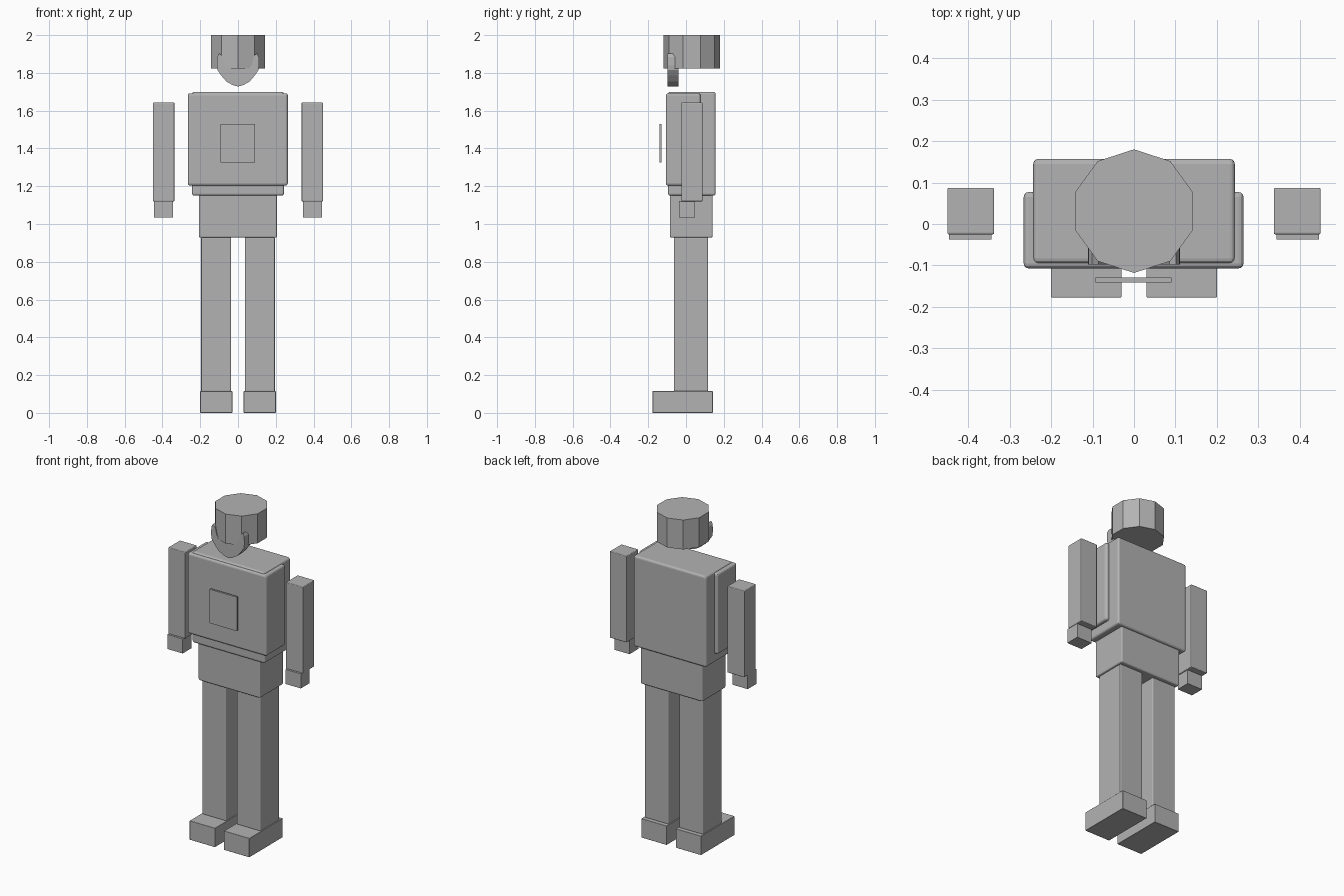
import bpy, bmesh, math
from mathutils import Vector

cube = bpy.data.objects.get("Cube")
if cube:
    bpy.data.objects.remove(cube, do_unlink=True)

grey = bpy.data.materials.new("plain grey")
grey.use_nodes = True
tone = (0.45, 0.45, 0.45, 1)
grey.diffuse_color = tone
grey.node_tree.nodes["Principled BSDF"].inputs["Base Color"].default_value = tone


def finish(name, bm, bevel=0):
    """Turn a bmesh into a grey object with optional rounded edges."""
    bmesh.ops.recalc_face_normals(bm, faces=bm.faces)
    mesh = bpy.data.meshes.new(name)
    bm.to_mesh(mesh)
    bm.free()
    mesh.materials.append(grey)
    ob = bpy.data.objects.new(name, mesh)
    bpy.context.collection.objects.link(ob)
    if bevel:
        mod = ob.modifiers.new("soft edges", "BEVEL")
        mod.width = bevel
        mod.segments = 3
    return ob


def box(name, xs, ys, zs, bevel=0):
    bm = bmesh.new()
    bmesh.ops.create_cube(bm, size=1)
    for v in bm.verts:
        v.co = Vector([(a + b) / 2 + c * (b - a)
                       for c, (a, b) in zip(v.co, (xs, ys, zs))])
    return finish(name, bm, bevel)


# Torso and hips
box("torso", (-.243, .243), (-.095, .157), (1.15, 1.70), .012)
box("chest_panel", (-.266, .264), (-.107, .077), (1.204, 1.692), .012)
box("hips", (-.207, .206), (-.085, .141), (.928, 1.16), .008)
box("chest_plate", (-.093, .091), (-.141, -.129), (1.325, 1.53))

# Limbs on both sides
for side, s in (("left", 1), ("right", -1)):
    def limb(part, x0, x1, ys, zs, bevel=0):
        box(side + "_" + part, sorted((s * x0, s * x1)), ys, zs, bevel)
    limb("leg", .036, .195, (-.064, .117), (.112, .93), .006)
    limb("foot", .03, .2, (-.177, .142), (0, .115), .002)
    limb("arm", .337, .45, (-.025, .087), (1.12, 1.643), .004)
    limb("hand", .344, .446, (-.037, .048), (1.034, 1.122))

# Head: ten-sided prism with an edge facing forward
bm = bmesh.new()
bmesh.ops.create_cone(bm, cap_ends=True, segments=10, radius1=.149,
                      radius2=.149, depth=.178)
bm.normal_update()
# Turn the prism so that its frontmost point is a corner
front = min(bm.verts, key=lambda v: v.co.y).co
turn = -math.pi / 2 - math.atan2(front.y, front.x)
for v in bm.verts:
    x, y = v.co.x, v.co.y
    v.co.x = x * math.cos(turn) - y * math.sin(turn)
    v.co.y = x * math.sin(turn) + y * math.cos(turn) + .031
    v.co.z += 1.911
finish("head", bm)

# Jaw guard: extruded half outline, mirrored across the middle
half = [(0, 1.728), (.03, 1.736), (.062, 1.755), (.088, 1.785), (.108, 1.815),
        (.111, 1.84), (.11, 1.885), (.101, 1.903), (.085, 1.893),
        (.073, 1.845), (.062, 1.826), (0, 1.826)]
outline = half + [(-x, z) for x, z in half[-2:0:-1]]
bm = bmesh.new()
face = bm.faces.new([bm.verts.new((x, -.098, z)) for x, z in outline])
made = bmesh.ops.extrude_face_region(bm, geom=[face])
for v in made["geom"]:
    if isinstance(v, bmesh.types.BMVert):
        v.co.y = -.04
finish("jaw_guard", bm)
